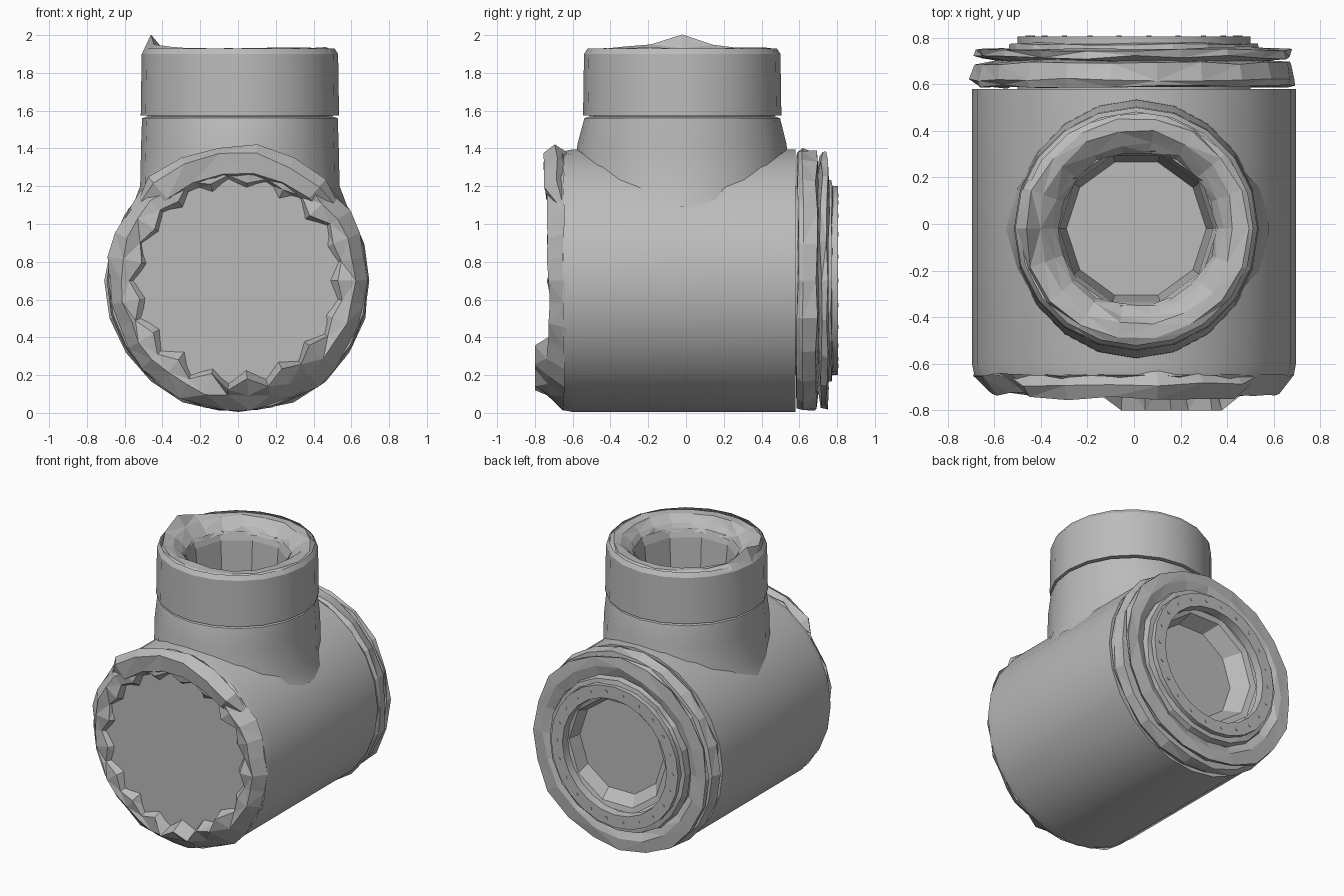
import bpy, bmesh, math, random
from mathutils import Vector

random.seed(4)
if "Cube" in bpy.data.objects:
    bpy.data.objects.remove(bpy.data.objects["Cube"])

grey = bpy.data.materials.new("cast_grey")
grey.use_nodes = True
grey.diffuse_color = (0.5, 0.5, 0.5, 1)
grey.node_tree.nodes["Principled BSDF"].inputs["Base Color"].default_value = (0.5, 0.5, 0.5, 1)

MID = 0.7  # height of the barrel axis


def finish(bm, name, smooth=None):
    bmesh.ops.recalc_face_normals(bm, faces=bm.faces)
    mesh = bpy.data.meshes.new(name)
    bm.to_mesh(mesh)
    bm.free()
    mesh.materials.append(grey)
    ob = bpy.data.objects.new(name, mesh)
    bpy.context.collection.objects.link(ob)
    if smooth:
        bpy.ops.object.select_all(action="DESELECT")
        ob.select_set(True)
        bpy.context.view_layer.objects.active = ob
        bpy.ops.object.shade_smooth_by_angle(angle=math.radians(smooth))
    return ob


def barrel(r, a, h):
    return Vector((r * math.cos(a), h, MID + r * math.sin(a)))


def pocket(r, a, h):
    # Drifts sideways a little towards the floor
    return barrel(r, a, h) + Vector(((0.805 - h) * 0.35, 0, 0))


def upright(r, a, h):
    return Vector((0.01 + r * math.cos(a), -0.02 + r * math.sin(a), h))


def lathe(name, profile, place, seg, smooth=None, rough=0, tweak=None, closed=False):
    """Revolve (radius, height) points; rough jitters them, tweak edits them."""
    bm = bmesh.new()
    rings = []
    for k, (r, h) in enumerate(profile):
        if r == 0:
            rings.append([bm.verts.new(place(0, 0, h))] * seg)
            continue
        ring = []
        for i in range(seg):
            a = math.tau * i / seg
            rr = r + random.uniform(-rough, rough)
            hh = h + random.uniform(-rough, rough) * 0.6
            if tweak:
                rr, hh = tweak(k, i, a, rr, hh)
            ring.append(bm.verts.new(place(rr, a, hh)))
        rings.append(ring)
    pairs = list(zip(rings, rings[1:]))
    if closed:
        pairs.append((rings[-1], rings[0]))
    for lo, hi in pairs:
        for i in range(seg):
            j = (i + 1) % seg
            quad = list(dict.fromkeys((lo[i], lo[j], hi[j], hi[i])))
            bm.faces.new(quad)
    if rough:
        bmesh.ops.triangulate(bm, faces=[f for f in bm.faces if len(f.verts) > 3])
    return finish(bm, name, smooth)


# Main horizontal barrel
lathe("barrel", [(0, -0.65), (0.685, -0.65), (0.695, -0.6), (0.695, 0.58), (0.5, 0.58)],
      barrel, 24, smooth=35)


# Front bezel with a toothed inner edge and a raised lip at lower right
def front_teeth(k, i, a, r, h):
    if k >= 2 and i % 2:
        r += 0.045
        h += 0.015
    if k == 2 and math.radians(256) < a < math.radians(327):
        h = -0.8
    return r, h


lathe("front_bezel", [(0.69, -0.645), (0.615, -0.73), (0.525, -0.73), (0.475, -0.675)],
      barrel, 34, rough=0.016, tweak=front_teeth)
lathe("front_plate", [(0, -0.69), (0.56, -0.69), (0.56, -0.64)], barrel, 24)


# Ragged crest along the top of the bezel, buried elsewhere
def crest_height(k, i, a, r, h):
    if math.sin(a) < 0.75:
        return min(r, 0.66), -0.64
    return r, h


lathe("front_crest", [(0.68, -0.64), (0.715, -0.69), (0.67, -0.75), (0.57, -0.735), (0.55, -0.68)],
      barrel, 22, rough=0.016, tweak=crest_height)

# Stacked rear flanges
lathe("rear_flange", [(0.55, 0.585), (0.68, 0.59), (0.7, 0.62), (0.685, 0.69), (0.55, 0.705)],
      barrel, 22, rough=0.012, closed=True)
lathe("rear_collar", [(0.57, 0.7), (0.68, 0.715), (0.685, 0.745), (0.6, 0.755), (0.54, 0.73)],
      barrel, 20, rough=0.014, closed=True)

# Rear bolt ring with its shallow recessed pocket
lathe("rear_ring_step", [(0.5, 0.7), (0.545, 0.72), (0.535, 0.77), (0.5, 0.775)],
      barrel, 20, rough=0.008)
lathe("rear_bolt_ring", [(0.5, 0.56), (0.5, 0.805), (0.41, 0.805), (0.405, 0.75)],
      barrel, 24, smooth=30)
lathe("rear_pocket", [(0.42, 0.75), (0.38, 0.74), (0.33, 0.64), (0, 0.64)], pocket, 10)

# Small bolts around the rear ring
bolts = bmesh.new()
COUNT = 22
for n in range(COUNT):
    a = math.tau * n / COUNT
    lo, hi = [[bolts.verts.new(barrel(0.455, a, h) + barrel(0.011, math.tau * s / 8, 0)
                               - Vector((0, 0, MID))) for s in range(8)] for h in (0.8, 0.808)]
    bolts.faces.new(hi)
    for s in range(8):
        t = (s + 1) % 8
        bolts.faces.new((lo[s], lo[t], hi[t], hi[s]))
finish(bolts, "rear_bolts")

# Vertical neck: lower sleeve flared along the barrel, then the upper sleeve
sleeve = lathe("neck_lower_sleeve",
               [(0.57, 1.09), (0.528, 1.2), (0.523, 1.42), (0.518, 1.56), (0.49, 1.57), (0.49, 1.6)],
               upright, 20, smooth=30)
for v in sleeve.data.vertices:
    if v.co.z < 1.5:
        v.co.y *= 1.06
lathe("neck_upper_sleeve", [(0.49, 1.575), (0.525, 1.575), (0.52, 1.9), (0.5, 1.93)],
      upright, 20, smooth=30)


# Rough rim, rising to a chip on its right edge, and the bore
def rim_chip(k, i, a, r, h):
    if k == 1:
        h += 0.065 * max(0, -math.cos(a)) ** 16
    return r, h


lathe("neck_rim", [(0.505, 1.91), (0.475, 1.932), (0.42, 1.925), (0.37, 1.88), (0.335, 1.84)],
      upright, 18, rough=0.012, tweak=rim_chip)
lathe("neck_bore", [(0.35, 1.86), (0.33, 1.8), (0.3, 1.45), (0, 1.45)], upright, 10)
